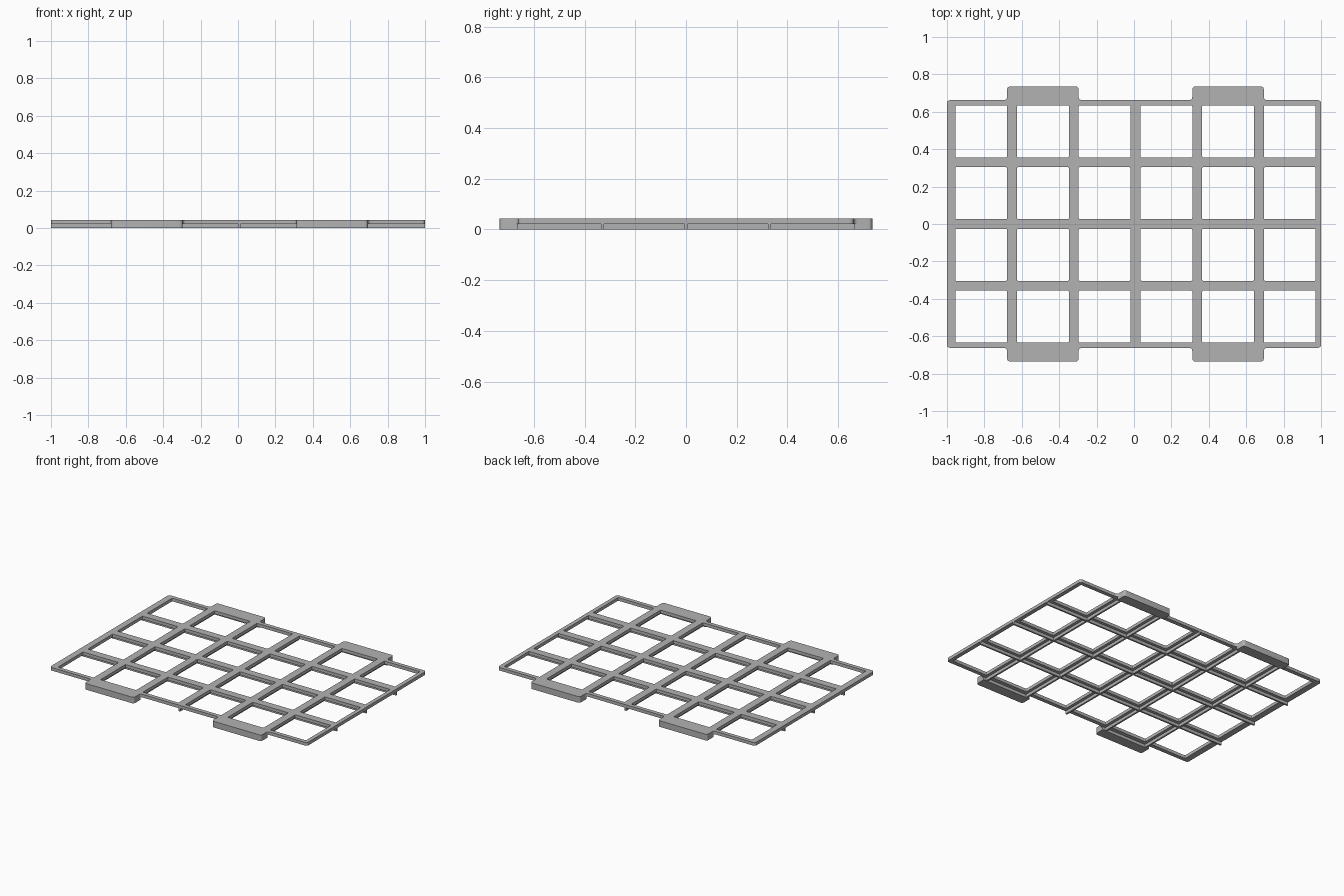
import bpy, bmesh

cube = bpy.data.objects.get("Cube")
if cube:
    bpy.data.objects.remove(cube)

COLS, ROWS = 6, 4
PITCH, OPENING = 0.33, 0.277
MID_X = 0.008                      # the grid sits slightly off centre
EDGE_Y, TAB_Y = 0.662, 0.735
PLATE_Z, TOP_Z = 0.021, 0.043
RIB = 0.012

grey = bpy.data.materials.new("light grey")
grey.use_nodes = True
COLOUR = (0.45, 0.45, 0.45, 1)
grey.diffuse_color = COLOUR
grey.node_tree.nodes["Principled BSDF"].inputs["Base Color"].default_value = COLOUR


def finish(name, bm):
    bmesh.ops.recalc_face_normals(bm, faces=bm.faces)
    mesh = bpy.data.meshes.new(name)
    bm.to_mesh(mesh)
    bm.free()
    mesh.materials.append(grey)
    obj = bpy.data.objects.new(name, mesh)
    bpy.context.collection.objects.link(obj)
    bpy.ops.object.select_all(action='DESELECT')
    obj.select_set(True)
    bpy.context.view_layer.objects.active = obj
    bpy.ops.object.shade_smooth_by_angle(angle=0.6)
    return obj


def slab(bm, xs, ys, z0, z1, keep):
    """Extruded sheet of grid cells, keeping the cells chosen by a rule."""
    grid = [[bm.verts.new((x, y, z0)) for y in ys] for x in xs]
    faces = []
    for i in range(len(xs) - 1):
        for j in range(len(ys) - 1):
            if keep(i, j):
                faces.append(bm.faces.new((grid[i][j], grid[i + 1][j],
                                           grid[i + 1][j + 1], grid[i][j + 1])))
    bmesh.ops.delete(bm, geom=[v for v in bm.verts if not v.link_faces], context='VERTS')
    top = bmesh.ops.extrude_face_region(bm, geom=faces, use_keep_orig=True)
    bmesh.ops.translate(bm, vec=(0, 0, z1 - z0),
                        verts=[g for g in top["geom"] if isinstance(g, bmesh.types.BMVert)])
    bmesh.ops.recalc_face_normals(bm, faces=bm.faces)


def round_corners(bm, radius, rule):
    """Round the upright corner edges picked by a rule on their position."""
    edges = []
    for e in bm.edges:
        a, b = (v.co for v in e.verts)
        if (a - b).xy.length < 1e-5 and len(e.link_faces) == 2:
            if e.calc_face_angle() > 1 and rule(a):
                edges.append(e)
    bmesh.ops.bevel(bm, geom=edges, offset=radius, segments=4, profile=0.5,
                    affect='EDGES', clamp_overlap=True)


def openings(count, mid):
    """Start and end of every opening along one axis."""
    out = []
    for k in range(count):
        c = mid + (k - (count - 1) / 2) * PITCH
        out += [c - OPENING / 2, c + OPENING / 2]
    return out


# Grid plate, with the upper half of the side tabs
xs = [-1] + openings(COLS, MID_X) + [1]
ys = [-TAB_Y, -EDGE_Y] + openings(ROWS, 0) + [EDGE_Y, TAB_Y]
TABS = ((2, 5), (8, 11))           # column ranges covered by the tabs


def plate_cell(i, j):
    if j in (0, len(ys) - 2):
        return any(a <= i < b for a, b in TABS)
    return not (i % 2 == 1 and j % 2 == 0)


bm = bmesh.new()
slab(bm, xs, ys, PLATE_Z, TOP_Z, plate_cell)


def outer(p):
    return abs(p.y) > EDGE_Y - 0.001 or abs(p.x) > 0.99


round_corners(bm, 0.016, outer)
round_corners(bm, 0.005, lambda p: abs(p.y) < 0.64 and abs(p.x) < 0.98)
finish("grid_plate", bm)

# Lower half of the side tabs
for side, sign in (("front", -1), ("back", 1)):
    for hand, (a, b) in zip(("right", "left"), TABS):
        bm = bmesh.new()
        span = sorted((sign * EDGE_Y, sign * TAB_Y))
        slab(bm, (xs[a], xs[b]), span, 0, PLATE_Z, lambda i, j: True)
        round_corners(bm, 0.016, lambda p: abs(p.y) > TAB_Y - 0.001)
        finish(f"{side}_{hand}_tab", bm)

# Thin stiffening ribs under the bars
for k in range(1 - ROWS // 2, ROWS // 2):
    y = k * PITCH
    bm = bmesh.new()
    slab(bm, (-1, 1), (y - RIB / 2, y + RIB / 2), 0, PLATE_Z, lambda i, j: True)
    finish(f"long_rib_{k + ROWS // 2}", bm)
for k in range(1 - COLS // 2, COLS // 2):
    x = MID_X + k * PITCH
    bm = bmesh.new()
    slab(bm, (x - RIB / 2, x + RIB / 2), (-EDGE_Y, EDGE_Y), 0, PLATE_Z, lambda i, j: True)
    finish(f"cross_rib_{k + COLS // 2}", bm)
